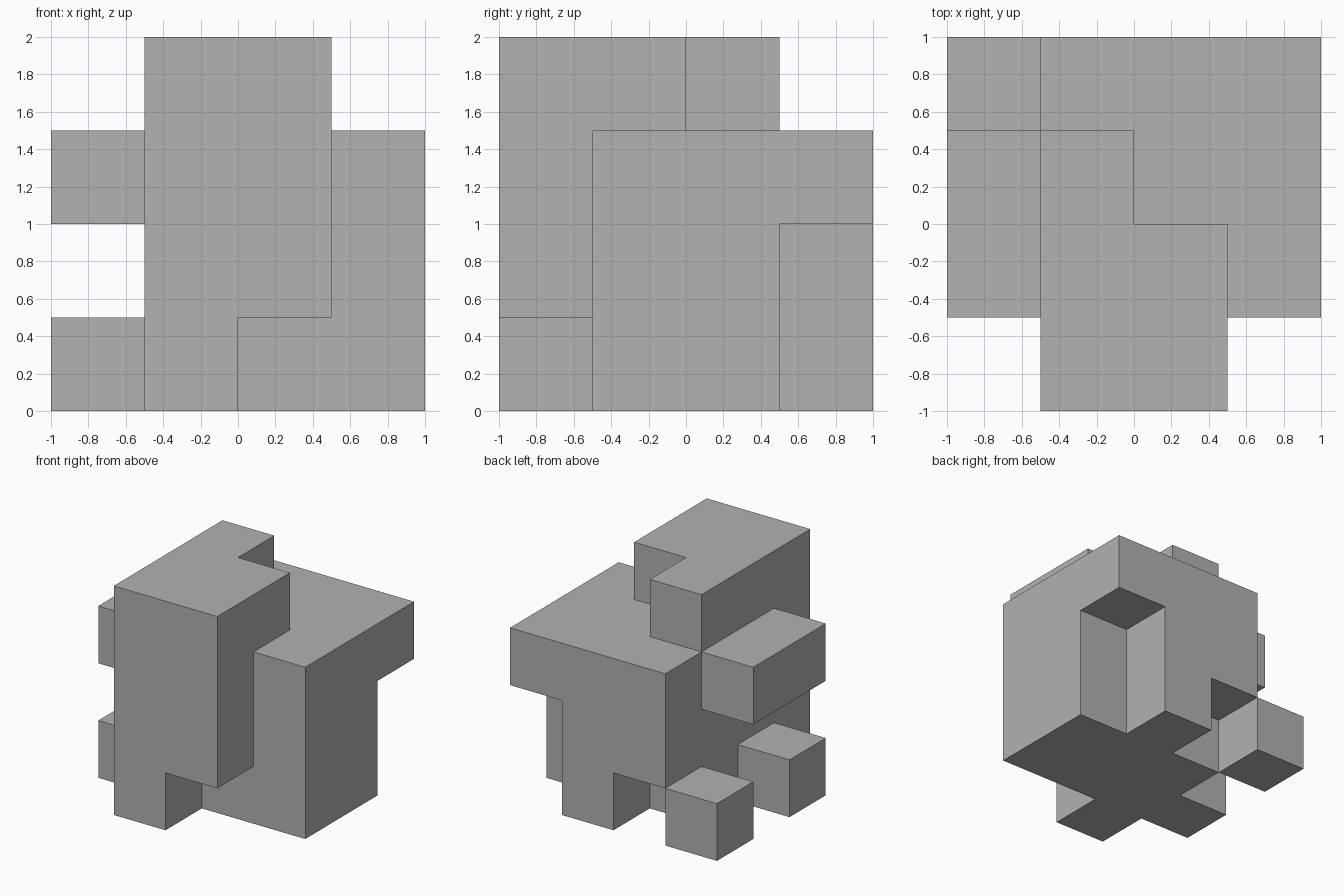
import bpy, bmesh
from mathutils import Vector

if "Cube" in bpy.data.objects:
    bpy.data.objects.remove(bpy.data.objects["Cube"], do_unlink=True)

UNIT = 0.5
AXES = [Vector((1, 0, 0)), Vector((0, 1, 0)), Vector((0, 0, 1))]

grey = bpy.data.materials.new("plain grey")
grey.use_nodes = True
color = (0.445, 0.445, 0.445, 1)
grey.diffuse_color = color
grey.node_tree.nodes["Principled BSDF"].inputs["Base Color"].default_value = color


def block_shell(name, cells):
    """Outer skin of a set of unit blocks, with flat areas merged."""
    bm = bmesh.new()
    for cell in cells:
        centre = Vector(cell) + Vector((-1.5, -1.5, 0.5))
        for i in range(3):
            for sign in (-1, 1):
                n = AXES[i] * sign
                if tuple(int(c) for c in Vector(cell) + n) in cells:
                    continue
                u = AXES[(i + 1) % 3]
                v = n.cross(u)
                corners = (-u - v, u - v, u + v, v - u)
                bm.faces.new([bm.verts.new((centre + (n + c) / 2) * UNIT) for c in corners])
    bmesh.ops.remove_doubles(bm, verts=bm.verts, dist=0.001)
    bmesh.ops.dissolve_limit(bm, angle_limit=0.01, verts=bm.verts, edges=bm.edges)
    mesh = bpy.data.meshes.new(name)
    bm.to_mesh(mesh)
    bm.free()
    mesh.materials.append(grey)
    obj = bpy.data.objects.new(name, mesh)
    bpy.context.collection.objects.link(obj)


# Main body: layers from the ground up, rows from back to front, columns along x
layers = [
    ["..#.", ".###", "####", ".#.."],
    [".##.", ".###", ".###", ".##."],
    [".###", "####", "####", ".##."],
    ["....", ".#..", ".##.", ".##."],
]
body = {(x, 3 - row, z)
        for z, layer in enumerate(layers)
        for row, line in enumerate(layer)
        for x, mark in enumerate(line) if mark == "#"}
block_shell("stepped_body", body)

# Loose block touching the body only along its edges
block_shell("corner_block", {(0, 3, 0)})
